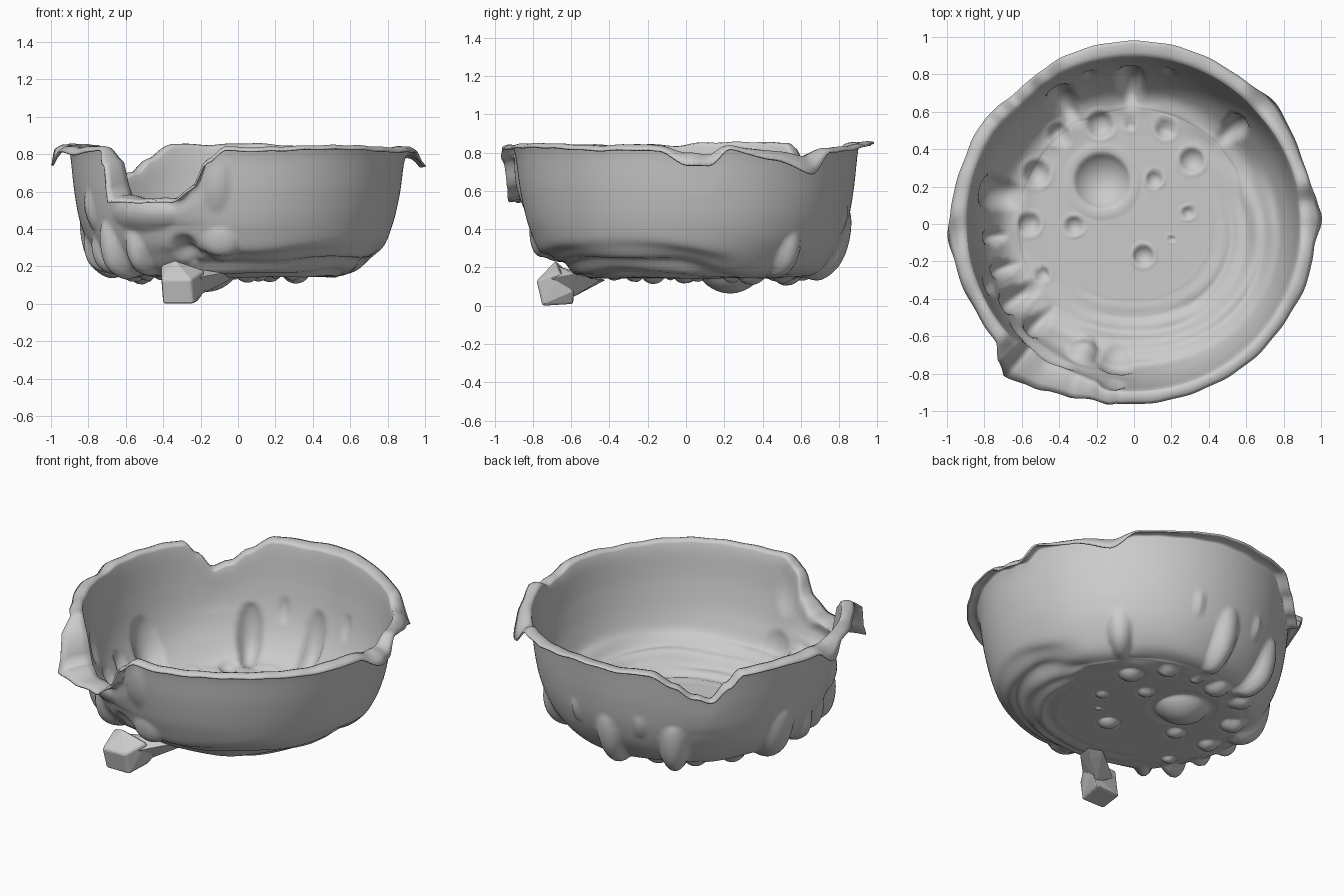
import bpy, bmesh, math
from mathutils import Vector

if "Cube" in bpy.data.objects:
    bpy.data.objects.remove(bpy.data.objects["Cube"])

SEG = 256


def catmull(pts, counts):
    """Smooth curve through pts, with counts[i] samples on span i."""
    out = []
    for i, n in enumerate(counts):
        p0 = Vector(pts[max(i - 1, 0)])
        p1, p2 = Vector(pts[i]), Vector(pts[i + 1])
        p3 = Vector(pts[min(i + 2, len(pts) - 1)])
        for k in range(n):
            t = k / n
            out.append(0.5 * (2 * p1 + (p2 - p0) * t + (2 * p0 - 5 * p1 + 4 * p2 - p3) * t * t
                              + (3 * p1 - p0 - 3 * p2 + p3) * t ** 3))
    out.append(Vector(pts[-1]))
    return out


def smooth(a, b, x):
    t = min(max((x - a) / (b - a), 0), 1)
    return t * t * (3 - 2 * t)


# Wall profiles (radius, height): crisp bowl at the back, sloping shelf at the front
COUNTS = [44, 7, 7, 8, 8, 9, 9, 4]
BACK = catmull([(0, .15), (.54, .15), (.63, .16), (.71, .2), (.79, .31), (.84, .44),
                (.87, .6), (.89, .78), (.90, .84)], COUNTS)
FRONT = catmull([(0, .15), (.43, .15), (.57, .17), (.66, .24), (.755, .295), (.815, .41),
                 (.86, .6), (.885, .78), (.90, .84)], COUNTS)

# Broken rim: angle, height, lip radius, lip droop
RIM = [(-8, .83, .97, .02), (1, .79, 1.0, .06), (7, .78, .98, .05), (14, .83, .965, .01),
       (28, .80, .965, .04), (42, .78, .99, .09), (52, .82, .97, .01), (90, .84, .975, -.01),
       (112, .84, .97, 0), (121, .77, .96, 0), (128, .69, .95, 0), (134, .66, .95, 0),
       (140, .76, .96, .01), (145, .845, .97, .01), (176, .84, .975, .02), (184, .83, 1.0, .09),
       (192, .84, .975, .02), (206, .83, .965, .03), (220, .83, .97, .01), (226, .77, 1.03, .02),
       (229, .58, 1.05, .03), (238, .55, 1.01, .01), (249, .56, .99, .01), (255, .62, .97, .01),
       (260, .76, .96, .01), (266, .83, .965, .01), (300, .835, .955, .01), (352, .83, .97, .02)]


def rim_at(deg):
    if deg > 352:
        deg -= 360
    for a, b in zip(RIM, RIM[1:]):
        if a[0] <= deg <= b[0]:
            t = smooth(a[0], b[0], deg)
            return [a[k] + (b[k] - a[k]) * t for k in (1, 2, 3)]


# Floor craters: x, y, radius
CRATERS = [(-.17, .23, .15), (-.32, -.01, .05), (.11, .24, .045), (.31, .34, .065), (.29, .06, .035),
           (.05, -.17, .055), (.17, .51, .055), (-.02, .53, .03), (-.4, .48, .06), (-.52, .27, .07),
           (-.56, 0, .06), (-.49, -.27, .04), (.2, -.08, .02), (-.18, .53, .07)]
# Wall dents: x, y, centre height, half width, half height, outward push
DENTS = [(-.02, .74, .29, .075, .20, .05), (-.42, .73, .29, .08, .19, .06), (-.75, .17, .29, .10, .2, .05),
         (-.78, -.07, .27, .05, .10, .045), (-.68, -.23, .26, .05, .10, .045),
         (-.65, -.41, .28, .07, .16, .07), (-.8, -.34, .5, .05, .11, .03), (.52, .5, .26, .07, .12, .045),
         (-.1, -.8, .32, .10, .09, .03), (-.12, -.87, .66, .07, .17, .03),
         (-.5, -.66, .48, .2, .09, .04), (-.58, -.6, .27, .06, .12, .05), (-.3, -.76, .3, .08, .08, -.04),
         (.2, .84, .45, .03, .08, .02), (-.25, .84, .45, .03, .08, .02)]


def sculpt(x, y, z):
    r0, ang = math.hypot(x, y), math.atan2(y, x)
    z0 = z
    for cx, cy, rad in CRATERS:
        q = math.hypot(x - cx, y - cy) / rad
        if q < 1 and z < .3:
            z -= min(rad * .55, .08) * (1 - q * q) ** .8
        elif q < 1.4 and z < .3:
            z += .004 * math.sin((q - 1) / .4 * math.pi)
    r = r0
    if r0 > .58:
        inside = smooth(.58, .68, r0)       # dents stay off the flat floor
        for cx, cy, cz, w, h, push in DENTS:
            d = math.atan2(cy, cx) - ang
            d = (d + math.pi) % math.tau - math.pi
            q = (d * .78 / w) ** 2 + ((z0 - cz) / h) ** 2
            if q < 1:
                k = push * inside * (1 - q) ** .9
                r += k * .8
                # round pit at the foot of the dent
                z -= k * 1.0 * (1 - smooth(.25, .45, z0))
    return r * math.cos(ang), r * math.sin(ang), z


# Bowl shell
bm = bmesh.new()
rings = [[] for _ in range(len(BACK) + 4)]
for s in range(SEG):
    deg = 360 * s / SEG
    a = math.radians(deg)
    height, lip, droop = rim_at(deg)
    height += .004 * math.sin(a * 11 + 2 * math.sin(a * 3)) + .002 * math.sin(a * 31 + 1)
    lip += .004 * math.sin(a * 9 + 3 * math.sin(a * 2)) + .002 * math.sin(a * 29)
    off = abs((deg - 305 + 180) % 360 - 180)
    w = 1 - smooth(48, 85, off)
    prof = []
    for b, f in zip(BACK, FRONT):
        p = b.lerp(f, w)
        r, z = p.x, p.y
        # terraces on the front shelf, faint rings on the floor
        ridge = smooth(.40, .48, r) * (1 - smooth(.78, .84, r))
        z += w * ridge * .007 * math.sin(r * 70 + 1.6 * math.sin(a * 3))
        z += .006 * (1 - w) * math.exp(-((r - .61) / .025) ** 2) * (1 + math.sin(a * 9))
        z += .005 * math.sin(a * 7 + r * 20) * smooth(.45, .6, r) * (1 - smooth(.75, .85, r))
        if z > .42:
            k = (height - .42) / .42
            r = r - (1 - k) * .05 * (z - .42) / .42
            z = .42 + (z - .42) * k
        prof.append((r, z))
    re, ze = prof[-1]
    for k in range(1, 5):
        t = k / 4
        prof.append((re + (lip - re) * t, ze + .008 * math.sin(t * math.pi) - droop * t * t))
    for i, (r, z) in enumerate(prof):
        if i:
            rings[i].append(bm.verts.new(sculpt(r * math.cos(a), r * math.sin(a), z)))
centre = bm.verts.new((0, 0, .15))
for s in range(SEG):
    n = (s + 1) % SEG
    bm.faces.new((centre, rings[1][s], rings[1][n]))
    for lo, hi in zip(rings[1:], rings[2:]):
        bm.faces.new((lo[s], hi[s], hi[n], lo[n]))
for f in bm.faces:
    f.smooth = True
me = bpy.data.meshes.new("cratered_bowl")
bm.to_mesh(me)
bm.free()
bowl = bpy.data.objects.new("cratered_bowl", me)
bpy.context.collection.objects.link(bowl)
solid = bowl.modifiers.new("thin_shell", 'SOLIDIFY')
solid.thickness = .01
solid.offset = 0


# Faceted chunk hanging under the front, narrowing to where it joins the bowl
def hull(name, pts, bevel):
    bm = bmesh.new()
    for p in pts:
        bm.verts.new(p)
    bmesh.ops.convex_hull(bm, input=bm.verts)
    bmesh.ops.delete(bm, geom=[v for v in bm.verts if not v.link_faces], context='VERTS')
    me = bpy.data.meshes.new(name)
    bm.to_mesh(me)
    bm.free()
    ob = bpy.data.objects.new(name, me)
    bpy.context.collection.objects.link(ob)
    bev = ob.modifiers.new("soft_edges", 'BEVEL')
    bev.width, bev.segments = bevel, 2
    return ob


hull("hanging_chunk", [(-.40, -.75, 0), (-.24, -.75, 0), (-.39, -.60, .01), (-.22, -.59, .01),
                       (-.41, -.78, .13), (-.25, -.78, .13), (-.41, -.65, .21), (-.34, -.68, .235),
                       (-.18, -.66, .18), (-.17, -.58, .08)], .012)
hull("chunk_neck", [(-.34, -.68, .21), (-.22, -.72, .14), (-.22, -.6, .04), (-.33, -.58, .1),
                    (-.08, -.58, .165), (-.03, -.45, .135), (-.12, -.42, .135), (-.1, -.5, .1)], .01)
